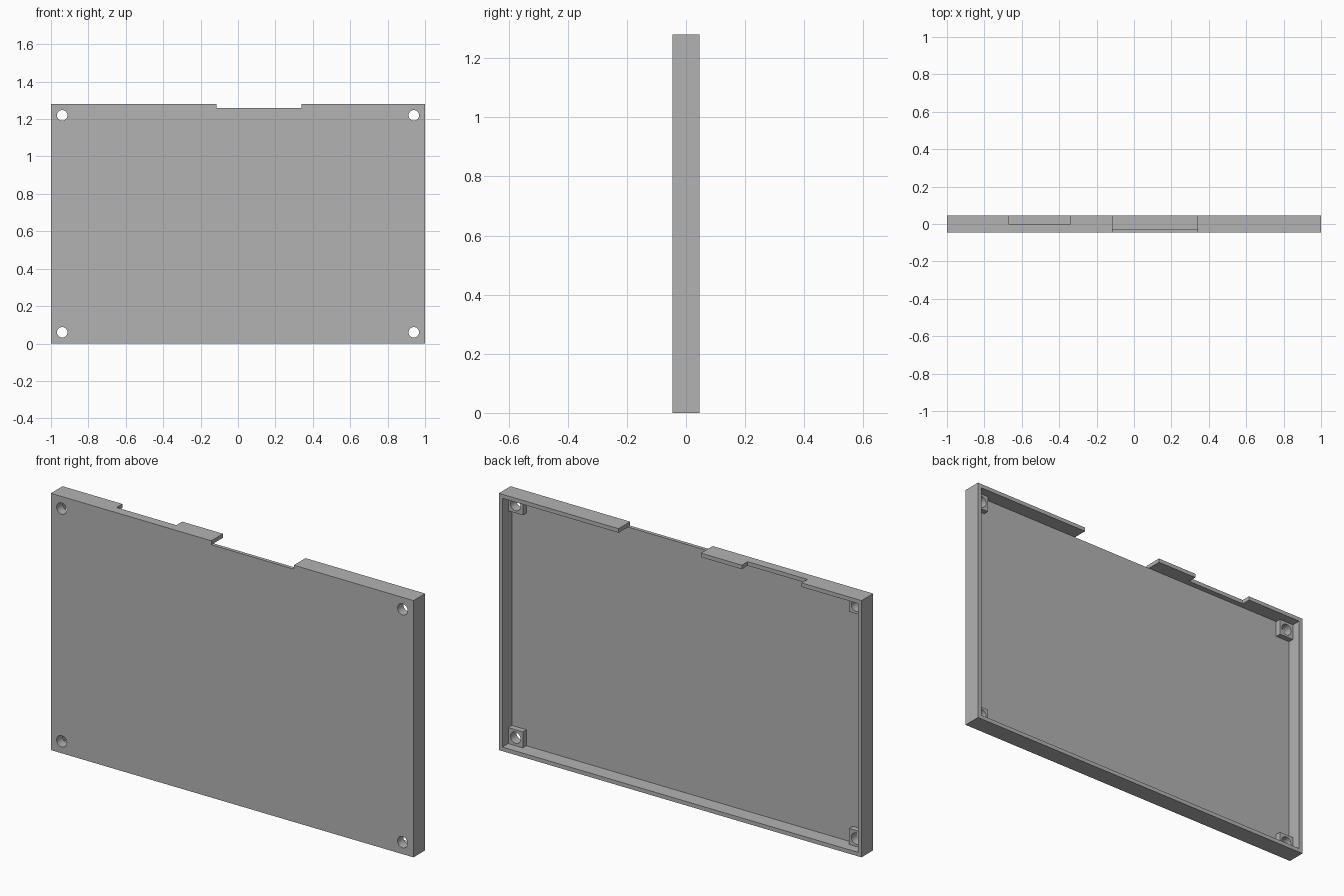
import bpy
import math
from mathutils import Matrix

cube = bpy.data.objects.get("Cube")
if cube:
    bpy.data.objects.remove(cube, do_unlink=True)

# Main dimensions
W, H, D = 1.0, 1.28, 0.046      # half width, height, half depth
WALL = 0.02
PLATE = -0.028                  # inner face of the front plate
SHELF = 0.0                     # post tops and shallow notch floor
HOLE_X, HOLE_Z = 0.94, (0.06, 1.22)

grey = bpy.data.materials.new("mid grey")
grey.use_nodes = True
grey.diffuse_color = (0.45, 0.45, 0.45, 1)
grey.node_tree.nodes["Principled BSDF"].inputs["Base Color"].default_value = grey.diffuse_color


def box(name, x, y, z):
    """Box spanning three (low, high) ranges."""
    bpy.ops.mesh.primitive_cube_add(size=1)
    ob = bpy.context.object
    ob.name = name
    size = [b - a for a, b in (x, y, z)]
    centre = [(a + b) / 2 for a, b in (x, y, z)]
    ob.data.transform(Matrix.Translation(centre) @ Matrix.Diagonal((*size, 1)))
    return ob


def combine(target, tool, operation):
    """Apply a boolean, then drop the helper object."""
    tool.hide_render = True
    mod = target.modifiers.new(tool.name, "BOOLEAN")
    mod.operation, mod.solver, mod.object = operation, "EXACT", tool
    bpy.context.view_layer.objects.active = target
    bpy.ops.object.modifier_apply(modifier=mod.name)
    bpy.data.objects.remove(tool, do_unlink=True)


# Open-backed tray
case = box("case_shell", (-W, W), (-D, D), (0, H))
combine(case, box("cavity", (WALL - W, W - WALL), (PLATE, 0.1), (WALL, H - WALL)), "DIFFERENCE")

# Square corner posts, sunk a little into plate and walls
for side in (-1, 1):
    for z in HOLE_Z:
        up = 1 if z > H / 2 else -1
        xs = sorted((side * 0.9, side * 0.99))
        zs = sorted((z - up * 0.04, z + up * 0.05))
        combine(case, box("corner_post", xs, (PLATE - 0.01, SHELF), zs), "UNION")

# Wide notch through the top edge and a shallow notch at the back
combine(case, box("wide_notch", (-0.115, 0.34), (-0.1, 0.1), (H - WALL, 1.4)), "DIFFERENCE")
combine(case, box("shallow_notch", (-0.67, -0.34), (SHELF, 0.1), (H - WALL, 1.4)), "DIFFERENCE")

# Screw holes through plate and posts
for x in (-HOLE_X, HOLE_X):
    for z in HOLE_Z:
        bpy.ops.mesh.primitive_cylinder_add(vertices=32, radius=0.028, depth=0.3,
                                            location=(x, 0, z), rotation=(math.pi / 2, 0, 0))
        combine(case, bpy.context.object, "DIFFERENCE")

# Finish
case.data.materials.clear()
case.data.materials.append(grey)
for face in case.data.polygons:
    face.material_index = 0
bpy.ops.object.select_all(action="DESELECT")
case.select_set(True)
bpy.context.view_layer.objects.active = case
bpy.ops.object.shade_smooth_by_angle(angle=math.radians(30))
